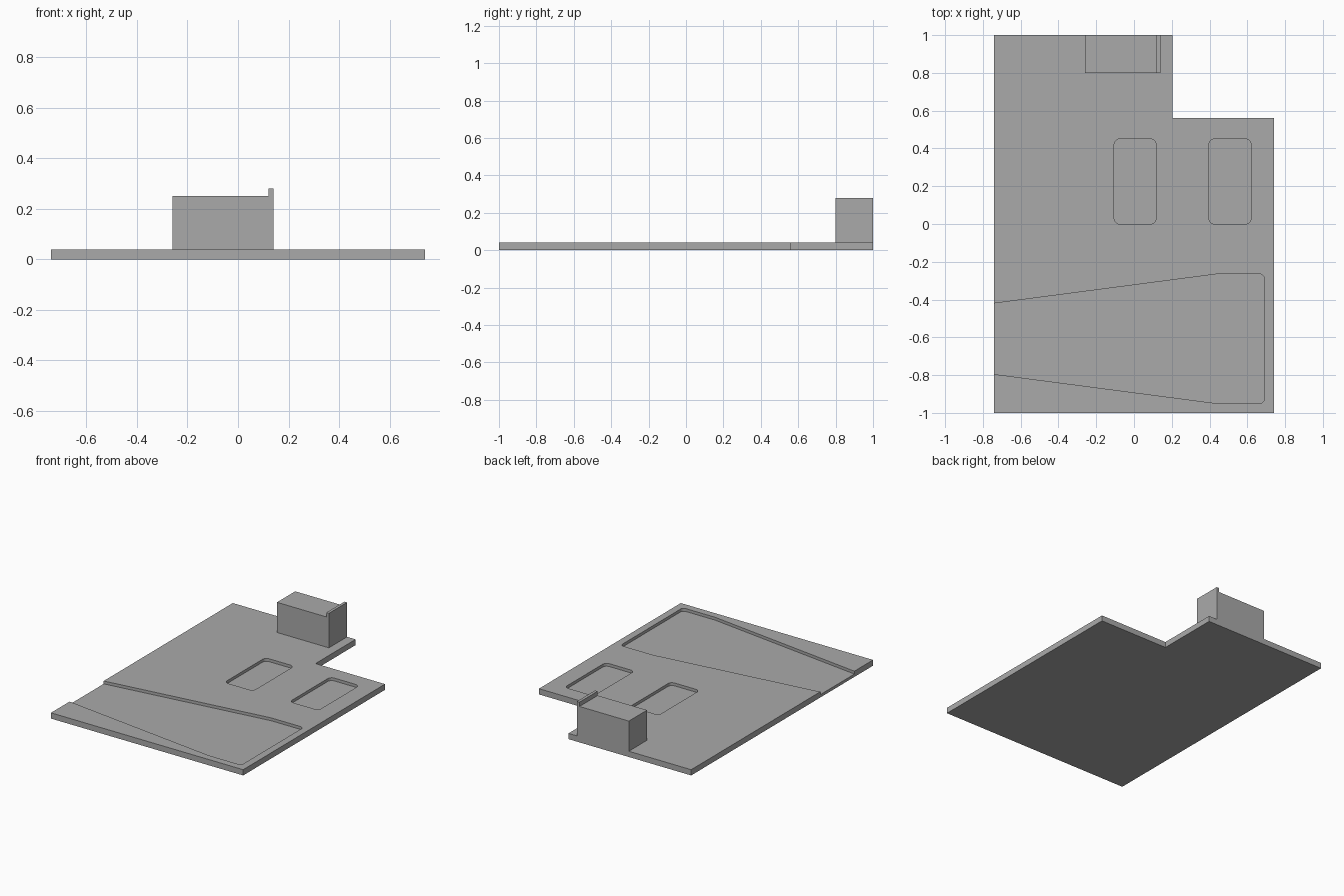
import bpy, bmesh
from mathutils import Vector

cube = bpy.data.objects.get("Cube")
if cube:
    bpy.data.objects.remove(cube, do_unlink=True)

grey = bpy.data.materials.new("mid_grey")
grey.use_nodes = True
grey.diffuse_color = (0.4, 0.4, 0.4, 1)
grey.node_tree.nodes["Principled BSDF"].inputs["Base Color"].default_value = (0.4, 0.4, 0.4, 1)


def prism(name, outline, sweep, round_radius=0, round_box=None):
    """Extrude an outline; optionally round the upright edges inside an x range."""
    bm = bmesh.new()
    face = bm.faces.new([bm.verts.new(p) for p in outline])
    ext = bmesh.ops.extrude_face_region(bm, geom=[face])
    verts = [v for v in ext["geom"] if isinstance(v, bmesh.types.BMVert)]
    bmesh.ops.translate(bm, verts=verts, vec=sweep)
    if round_radius:
        lo, hi = round_box
        edges = [e for e in bm.edges
                 if abs(e.verts[0].co.z - e.verts[1].co.z) > 0.01
                 and lo < e.verts[0].co.x < hi]
        bmesh.ops.bevel(bm, geom=edges, offset=round_radius, segments=6,
                        profile=0.5, affect='EDGES')
    bmesh.ops.recalc_face_normals(bm, faces=bm.faces[:])
    mesh = bpy.data.meshes.new(name)
    bm.to_mesh(mesh)
    bm.free()
    mesh.materials.append(grey)
    obj = bpy.data.objects.new(name, mesh)
    bpy.context.collection.objects.link(obj)
    return obj


def flat(points, z):
    return [Vector((x, y, z)) for x, y in points]


TOP, FLOOR = 0.04, 0.02
W, L = 0.74, 1.0

# Base plate with a notched back left corner
plate = prism("base_plate",
              flat([(-W, -L), (W, -L), (W, 0.56), (0.205, 0.56), (0.205, L), (-W, L)], 0),
              (0, 0, TOP))

# Two rounded pockets
cutters = []
for name, x0, x1 in (("inner_pocket", -0.105, 0.117), ("outer_pocket", 0.397, 0.62)):
    cutters.append(prism(name + "_cutter",
                         flat([(x0, 0), (x1, 0), (x1, 0.45), (x0, 0.45)], FLOOR),
                         (0, 0, 0.1), 0.03, (-W, W)))

# Tapered channel, open at the right edge of the plate
mid, slope, out = -0.6075, 0.155 / 1.18, -0.8
half_in, half_out = 0.3425, 0.3425 - slope * (0.44 - out)
cutters.append(prism("channel_cutter",
                     flat([(out, mid - half_out), (0.44, mid - half_in), (0.69, mid - half_in),
                           (0.69, mid + half_in), (0.44, mid + half_in), (out, mid + half_out)],
                          FLOOR),
                     (0, 0, 0.1), 0.025, (0.6, W)))

# Cut the recesses and discard the cutters
bpy.context.view_layer.objects.active = plate
for cutter in cutters:
    cutter.hide_render = True
    mod = plate.modifiers.new(cutter.name, 'BOOLEAN')
    mod.operation = 'DIFFERENCE'
    mod.solver = 'EXACT'
    mod.object = cutter
    bpy.ops.object.modifier_apply(modifier=mod.name)
    bpy.data.objects.remove(cutter, do_unlink=True)

# Block at the back edge with a thin raised lip on its left side
profile = [(-0.26, TOP), (0.14, TOP), (0.14, 0.28), (0.12, 0.28), (0.12, 0.25), (-0.26, 0.25)]
prism("back_block_with_lip", [Vector((x, 0.8, z)) for x, z in profile], (0, 0.2, 0))
